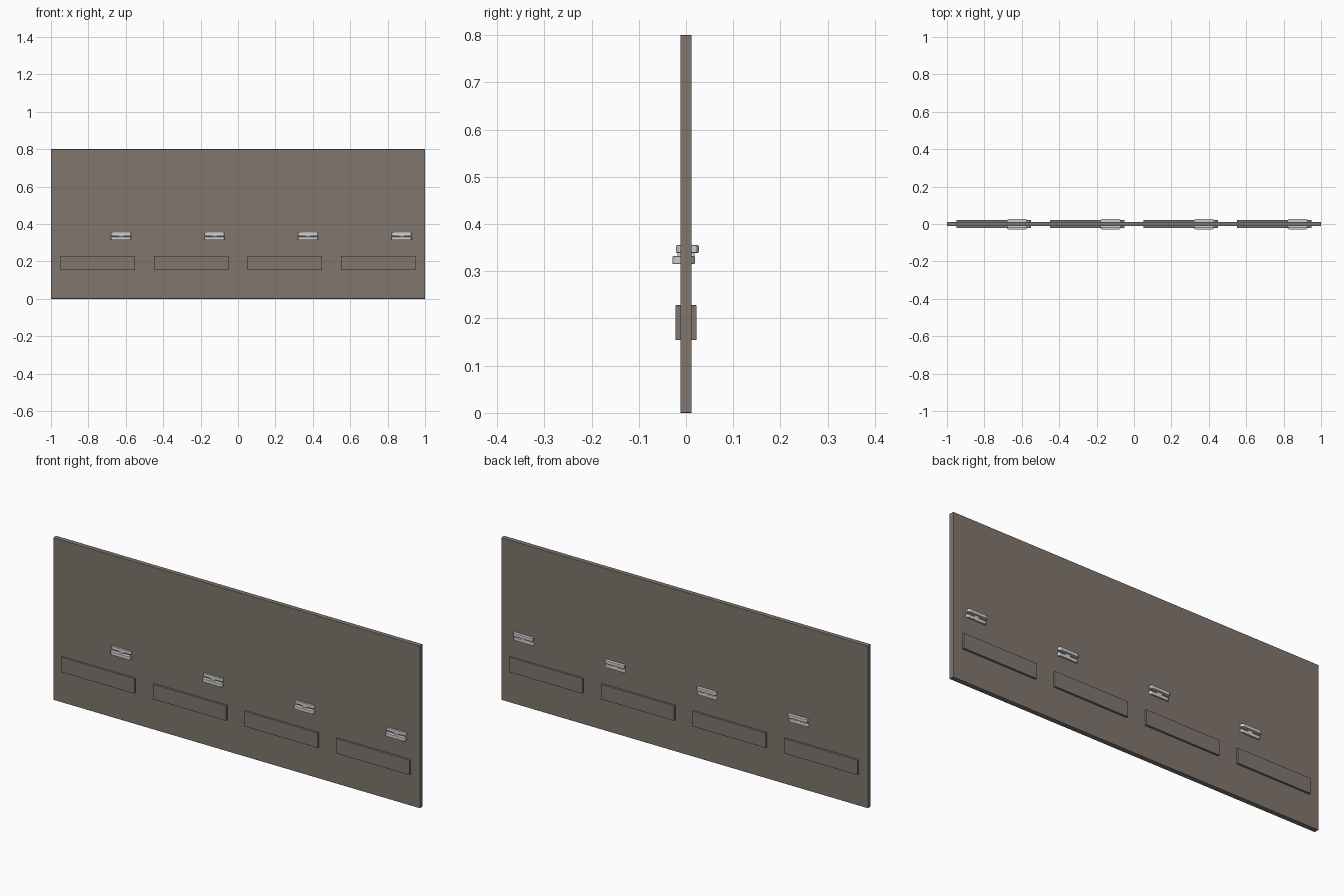
import bpy, bmesh

if "Cube" in bpy.data.objects:
    bpy.data.objects.remove(bpy.data.objects["Cube"])

def material(name, rgb):
    m = bpy.data.materials.new(name)
    m.diffuse_color = (*rgb, 1)
    m.use_nodes = True
    m.node_tree.nodes["Principled BSDF"].inputs["Base Color"].default_value = m.diffuse_color
    return m

BOARD = material("taupe board", (0.215, 0.18, 0.155))
METAL = material("pale metal", (0.62, 0.62, 0.62))

def finish(bm, name, mat, bevel):
    bmesh.ops.recalc_face_normals(bm, faces=bm.faces)
    me = bpy.data.meshes.new(name)
    bm.to_mesh(me)
    bm.free()
    ob = bpy.data.objects.new(name, me)
    bpy.context.collection.objects.link(ob)
    me.materials.append(mat)
    if bevel:
        b = ob.modifiers.new("edge", 'BEVEL')
        b.width, b.segments = bevel, 2
    return ob

def box(name, x, y, z, mat, bevel=0.0):
    bm = bmesh.new()
    bmesh.ops.create_cube(bm, size=1)
    for v in bm.verts:
        v.co = [r[0] if c < 0 else r[1] for c, r in zip(v.co, (x, y, z))]
    return finish(bm, name, mat, bevel)

def latch_bar(name, cx, front, back, z0, z1):
    # bar whose ends taper in plan and pass through the board
    e, h, m = 0.006, 0.054, 0.046
    plan = [(-m, front), (m, front), (h, front + e), (h, back - e),
            (m, back), (-m, back), (-h, back - e), (-h, front + e)]
    bm = bmesh.new()
    f = bm.faces.new([bm.verts.new((cx + x, y, z0)) for x, y in plan])
    r = bmesh.ops.extrude_face_region(bm, geom=[f])
    for v in r["geom"]:
        if isinstance(v, bmesh.types.BMVert):
            v.co.z = z1
    return finish(bm, name, METAL, 0.002)

# main board
box("board", (-1, 1), (-0.012, 0.012), (0, 0.8), BOARD, 0.0015)

for i in range(4):
    cx = -0.75 + 0.5 * i
    # raised plates on both faces
    box(f"front_plate_{i+1}", (cx - 0.2, cx + 0.2), (-0.022, -0.011), (0.154, 0.228), BOARD, 0.001)
    box(f"back_plate_{i+1}", (cx - 0.2, cx + 0.2), (0.011, 0.022), (0.154, 0.228), BOARD, 0.001)
    # latch: two offset bars with a small joining block
    lx = cx + 0.125
    latch_bar(f"lower_latch_bar_{i+1}", lx, -0.029, 0.019, 0.315, 0.332)
    latch_bar(f"upper_latch_bar_{i+1}", lx, -0.021, 0.027, 0.339, 0.355)
    box(f"latch_joint_{i+1}", (lx - 0.012, lx + 0.012), (-0.018, 0.018), (0.33, 0.341), METAL)
